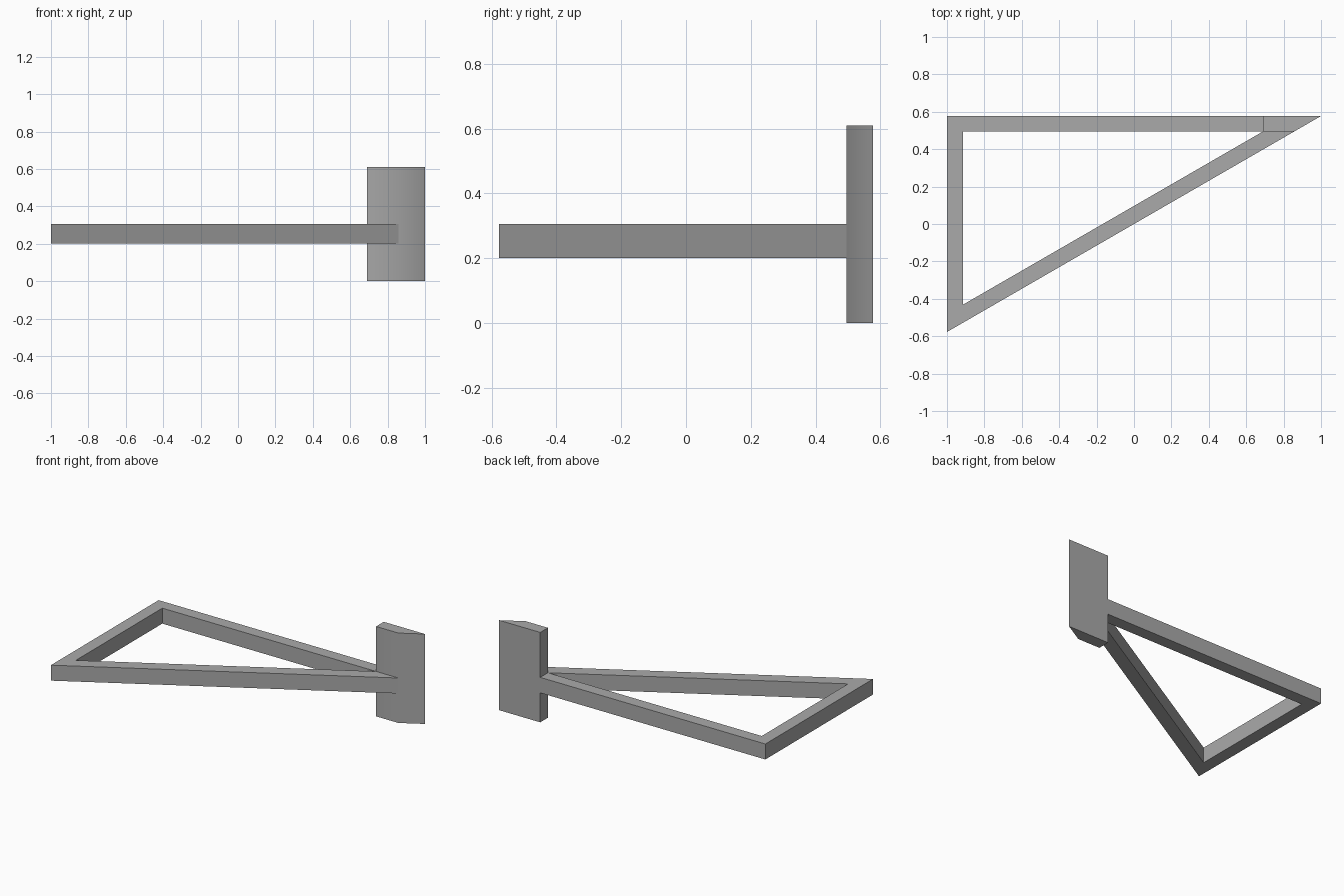
import bpy, bmesh, math

cube = bpy.data.objects.get("Cube")
if cube:
    bpy.data.objects.remove(cube, do_unlink=True)

grey = bpy.data.materials.new("plain_grey")
grey.use_nodes = True
colour = (0.4, 0.4, 0.4, 1)
grey.diffuse_color = colour
grey.node_tree.nodes["Principled BSDF"].inputs["Base Color"].default_value = colour


def prism(name, points, faces, bottom, top):
    """Extrude a flat plan of joined faces from bottom to top."""
    bm = bmesh.new()
    verts = [bm.verts.new((x, y, bottom)) for x, y in points]
    plan = [bm.faces.new([verts[i] for i in f]) for f in faces]
    ext = bmesh.ops.extrude_face_region(bm, geom=plan, use_keep_orig=True)
    raised = [g for g in ext["geom"] if isinstance(g, bmesh.types.BMVert)]
    bmesh.ops.translate(bm, verts=raised, vec=(0, 0, top - bottom))
    bmesh.ops.recalc_face_normals(bm, faces=bm.faces)
    mesh = bpy.data.meshes.new(name)
    bm.to_mesh(mesh)
    bm.free()
    mesh.materials.append(grey)
    obj = bpy.data.objects.new(name, mesh)
    bpy.context.collection.objects.link(obj)
    return obj


slope = math.tan(math.radians(30))
back, inner_back = slope, 0.495
left, inner_left = -1.0, -0.915
joint = 0.69                                  # where the bars meet the end block
tip = inner_back / slope                      # slanted side at the block's front
inner_corner = inner_back - (joint - inner_left) * slope

# Triangular frame: back bar, side bar and slanted bar with mitred corners
frame_plan = [(joint, back), (left, back), (left, -back), (tip, inner_back),
              (joint, inner_back), (inner_left, inner_back), (inner_left, inner_corner)]
prism("triangular_frame", frame_plan,
      [(0, 1, 5, 4), (1, 2, 6, 5), (2, 3, 4, 6)], 0.2, 0.305)

# Tall end block with a slanted front corner
block = prism("end_block", [(joint, back), (joint, inner_back), (tip, inner_back), (1, back)],
              [(0, 1, 2, 3)], 0, 0.61)

# Soften only the shallow front corner of the block
bpy.ops.object.select_all(action="DESELECT")
block.select_set(True)
bpy.context.view_layer.objects.active = block
bpy.ops.object.shade_smooth_by_angle(angle=math.radians(35))
